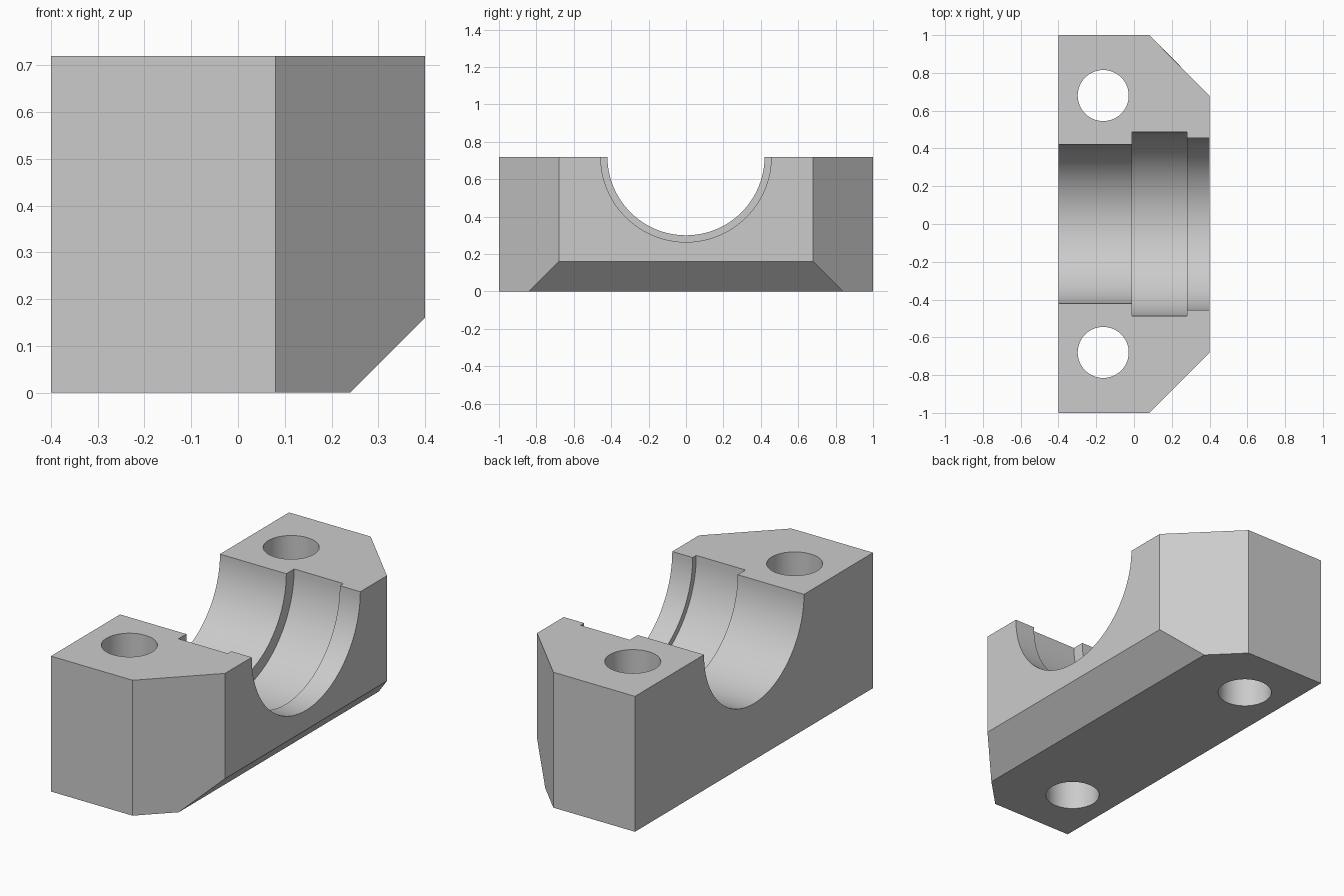
import bpy
import bmesh
import math
from mathutils import Matrix, Vector

cube = bpy.data.objects.get("Cube")
if cube:
    bpy.data.objects.remove(cube, do_unlink=True)

HEIGHT = 0.72
SEGMENTS = 96

grey = bpy.data.materials.new("plain grey")
grey.use_nodes = True
colour = (0.6, 0.6, 0.6, 1)
grey.diffuse_color = colour
grey.node_tree.nodes["Principled BSDF"].inputs["Base Color"].default_value = colour


def make_object(name, bm):
    bmesh.ops.recalc_face_normals(bm, faces=bm.faces)
    mesh = bpy.data.meshes.new(name)
    bm.to_mesh(mesh)
    bm.free()
    mesh.materials.append(grey)
    obj = bpy.data.objects.new(name, mesh)
    bpy.context.collection.objects.link(obj)
    return obj


def lathe_cutter(name, profile, matrix):
    """Solid of revolution about local z from (radius, z) points."""
    bm = bmesh.new()
    rings = []
    for r, z in profile:
        ring = []
        for i in range(SEGMENTS):
            a = 2 * math.pi * i / SEGMENTS
            ring.append(bm.verts.new((r * math.cos(a), r * math.sin(a), z)))
        rings.append(ring)
    for low, high in zip(rings, rings[1:]):
        for i in range(SEGMENTS):
            j = (i + 1) % SEGMENTS
            bm.faces.new((low[i], low[j], high[j], high[i]))
    bm.faces.new(rings[0])
    bm.faces.new(rings[-1])
    bm.transform(matrix)
    obj = make_object(name, bm)
    obj.hide_render = True
    return obj


# Block with two bevelled corners
outline = [(-0.4, -1), (0.08, -1), (0.4, -0.68), (0.4, 0.68), (0.08, 1), (-0.4, 1)]
bm = bmesh.new()
base = bm.faces.new([bm.verts.new((x, y, 0)) for x, y in outline])
top = bmesh.ops.extrude_face_region(bm, geom=[base])["geom"]
bmesh.ops.translate(bm, vec=(0, 0, HEIGHT),
                    verts=[g for g in top if isinstance(g, bmesh.types.BMVert)])

# Sloped cut along the lower +x edge
cut = bmesh.ops.bisect_plane(bm, geom=bm.verts[:] + bm.edges[:] + bm.faces[:],
                             plane_co=Vector((0.4, 0, 0.16)),
                             plane_no=Vector((1, 0, -1)), clear_outer=True)
edges = [g for g in cut["geom_cut"] if isinstance(g, bmesh.types.BMEdge)]
bmesh.ops.holes_fill(bm, edges=edges, sides=0)
block = make_object("bearing_block", bm)

# Stepped half bore along x
bore = [(0.42, -0.5), (0.42, -0.01), (0.486, -0.01),
        (0.486, 0.28), (0.456, 0.28), (0.456, 0.5)]
along_x = Matrix.Translation((0, 0, HEIGHT)) @ Matrix.Rotation(math.pi / 2, 4, "Y")
cutters = [lathe_cutter("bore_cutter", bore, along_x)]

# Two vertical bolt holes
for side, y in (("front", -0.68), ("back", 0.68)):
    cutters.append(lathe_cutter(side + "_bolt_hole_cutter", [(0.135, -0.1), (0.135, 0.9)],
                                Matrix.Translation((-0.163, y, 0))))

bpy.ops.object.select_all(action="DESELECT")
bpy.context.view_layer.objects.active = block
block.select_set(True)
for cutter in cutters:
    mod = block.modifiers.new(cutter.name, "BOOLEAN")
    mod.operation = "DIFFERENCE"
    mod.solver = "EXACT"
    mod.object = cutter
    bpy.ops.object.modifier_apply(modifier=mod.name)
for cutter in cutters:
    bpy.data.objects.remove(cutter, do_unlink=True)

bpy.ops.object.shade_smooth_by_angle(angle=math.radians(30))
